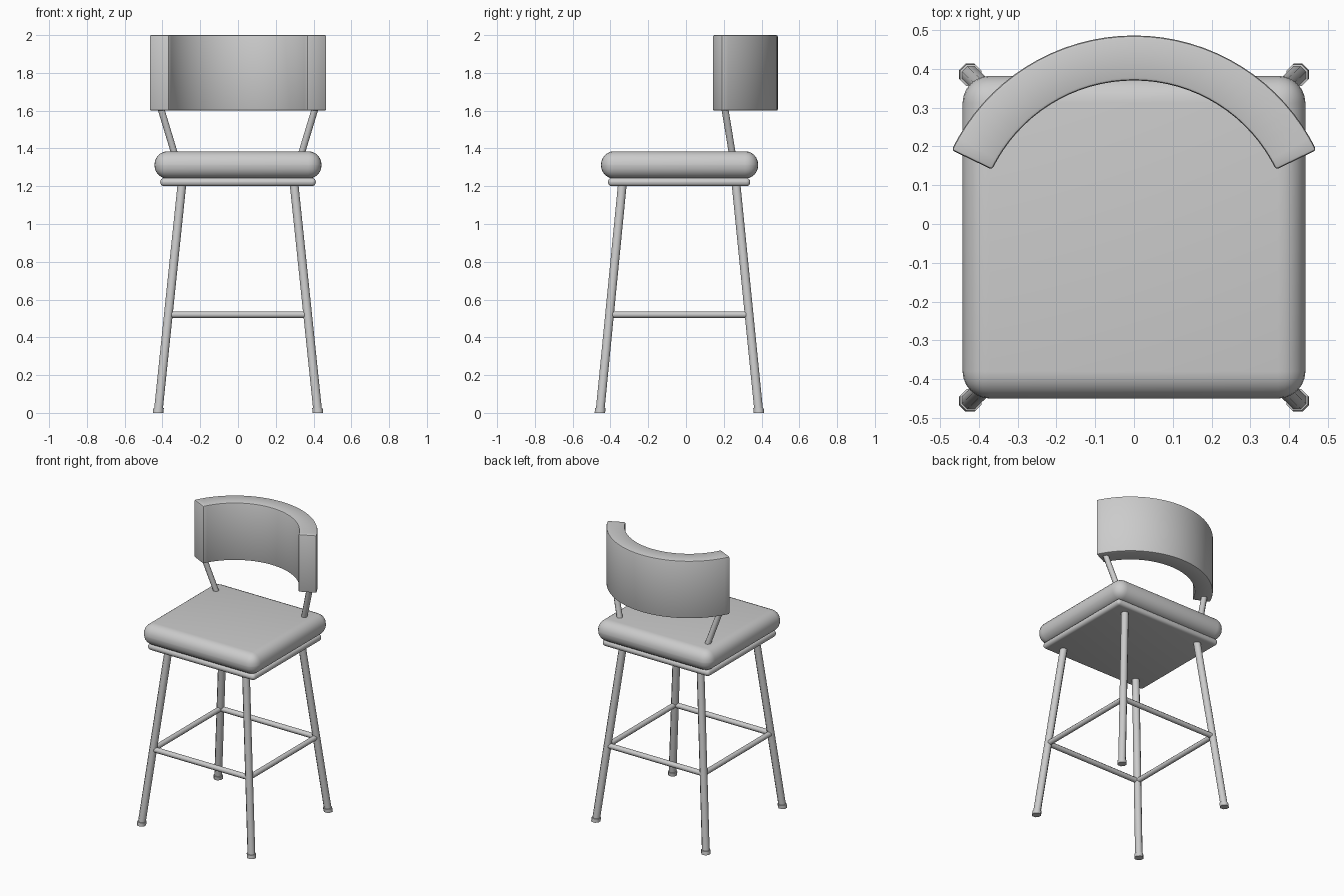
import bpy, bmesh, math
from mathutils import Vector

if "Cube" in bpy.data.objects:
    bpy.data.objects.remove(bpy.data.objects["Cube"])


def finish(name, bm, bevel=0, segments=1, angle=35):
    bmesh.ops.recalc_face_normals(bm, faces=bm.faces)
    me = bpy.data.meshes.new(name)
    bm.to_mesh(me)
    bm.free()
    ob = bpy.data.objects.new(name, me)
    bpy.context.collection.objects.link(ob)
    bpy.ops.object.select_all(action='DESELECT')
    bpy.context.view_layer.objects.active = ob
    ob.select_set(True)
    if bevel:
        m = ob.modifiers.new("bevel", 'BEVEL')
        m.width, m.segments = bevel, segments
        m.limit_method, m.angle_limit = 'ANGLE', math.radians(40)
        bpy.ops.object.modifier_apply(modifier=m.name)
    bpy.ops.object.shade_smooth_by_angle(angle=math.radians(angle))
    return ob


def rounded_box(name, lo, hi, bevel, segments):
    bm = bmesh.new()
    bmesh.ops.create_cube(bm, size=1)
    lo, hi = Vector(lo), Vector(hi)
    for v in bm.verts:
        v.co = Vector([(lo[i] + hi[i]) / 2 + v.co[i] * (hi[i] - lo[i]) for i in range(3)])
    return finish(name, bm, bevel, segments)


def tube(name, points, radii, u, w, sides=8):
    """Loft rings lying in the u-w plane through the points."""
    bm = bmesh.new()
    rings = []
    for p, r in zip(points, radii):
        ring = []
        for i in range(sides):
            a = 2 * math.pi * (i + 0.5) / sides
            ring.append(bm.verts.new(Vector(p) + r * (math.cos(a) * Vector(u) + math.sin(a) * Vector(w))))
        rings.append(ring)
    for a, b in zip(rings, rings[1:]):
        for i in range(sides):
            j = (i + 1) % sides
            bm.faces.new((a[i], a[j], b[j], b[i]))
    bm.faces.new(rings[0])
    bm.faces.new(rings[-1])
    return finish(name, bm, angle=50)


X, Y, Z = (1, 0, 0), (0, 1, 0), (0, 0, 1)

# Seat cushion and the thin base plate under it
rounded_box("seat_cushion", (-0.442, -0.45, 1.24), (0.442, 0.382, 1.385), 0.07, 6)
rounded_box("seat_base", (-0.412, -0.413, 1.2), (0.412, 0.34, 1.244), 0.021, 4)


# Splayed legs with a wider foot cap, and back posts
def leg_point(sx, sy, z):
    t = z / 1.2
    y = -0.456 + 0.118 * t if sy < 0 else 0.386 - 0.12 * t
    return (sx * (0.423 - 0.125 * t), y, z)


for sx, side in ((-1, "left"), (1, "right")):
    for sy, end in ((-1, "front"), (1, "back")):
        tube(f"{end}_{side}_leg",
             [leg_point(sx, sy, z) for z in (0, 0.025, 0.026, 1.215)],
             (0.03, 0.03, 0.025, 0.025), X, Y)
    tube(f"{side}_back_post", [(sx * 0.314, 0.257, 1.3), (sx * 0.417, 0.201, 1.64)],
         (0.02, 0.02), X, Y)

# Foot rails
H, R = 0.52, 0.018
for sy, end in ((-1, "front"), (1, "back")):
    tube(f"{end}_rail", [leg_point(-1, sy, H), leg_point(1, sy, H)], (R, R), Y, Z)
for sx, side in ((-1, "left"), (1, "right")):
    tube(f"{side}_rail", [leg_point(sx, -1, H), leg_point(sx, 1, H)], (R, R), X, Z)

# Curved backrest: arc-shaped slab
bm = bmesh.new()
cy, n, a0 = -0.036, 32, math.radians(25.7)
sections = []
for i in range(n + 1):
    a = a0 + (math.pi - 2 * a0) * i / n
    sections.append([bm.verts.new((r * math.cos(a), cy + r * math.sin(a), z))
                     for r, z in ((0.406, 1.6), (0.522, 1.6), (0.522, 2.0), (0.406, 2.0))])
for s, t in zip(sections, sections[1:]):
    for i in range(4):
        j = (i + 1) % 4
        bm.faces.new((s[i], s[j], t[j], t[i]))
bm.faces.new(sections[0])
bm.faces.new(sections[-1])
finish("backrest", bm, 0.008, 2)
